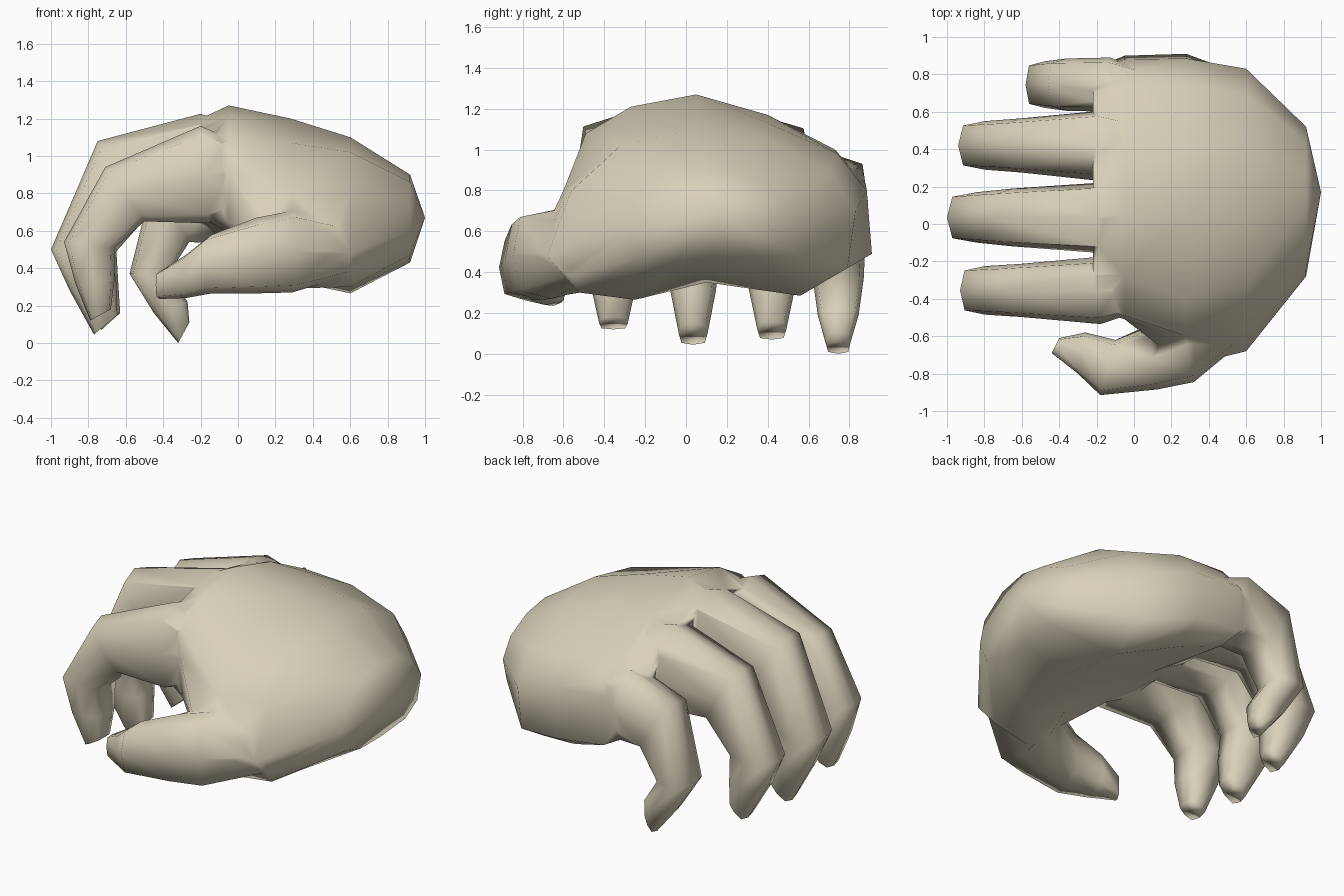
import bpy, bmesh, math
from mathutils import Vector

if "Cube" in bpy.data.objects:
    bpy.data.objects.remove(bpy.data.objects["Cube"])

skin = bpy.data.materials.new("pale_beige")
skin.diffuse_color = (0.70, 0.64, 0.49, 1)
skin.use_nodes = True
skin.node_tree.nodes["Principled BSDF"].inputs["Base Color"].default_value = skin.diffuse_color


def loft(name, rings, tip=None):
    """Skin a row of equal-length rings, closing both ends."""
    bm = bmesh.new()
    rows = [[bm.verts.new(p) for p in r] for r in rings]
    n = len(rows[0])
    for a, b in zip(rows, rows[1:]):
        for k in range(n):
            bm.faces.new((a[k], a[(k + 1) % n], b[(k + 1) % n], b[k]))
    bm.faces.new(rows[0])
    if tip:
        t = bm.verts.new(tip)
        for k in range(n):
            bm.faces.new((rows[-1][k], rows[-1][(k + 1) % n], t))
    else:
        bm.faces.new(rows[-1])
    bmesh.ops.recalc_face_normals(bm, faces=bm.faces)
    me = bpy.data.meshes.new(name)
    bm.to_mesh(me)
    bm.free()
    me.materials.append(skin)
    me.shade_smooth()
    ob = bpy.data.objects.new(name, me)
    bpy.context.collection.objects.link(ob)
    return ob


def ring8(c, u, v):
    """Eight-sided, slightly boxy ring reaching c +/- u and c +/- v."""
    k = 0.82
    return [c + u * a + v * b for a, b in
            ((1, 0), (k, k), (0, 1), (-k, k), (-1, 0), (-k, -k), (0, -1), (k, -k))]


# Palm: cross-sections along x, running back of hand > little side > underside > thumb side
palm = {
    -0.22: [(.05, 1.19), (.42, 1.11), (.70, .95), (.83, .78), (.81, .60), (.45, .68), (.05, .70),
            (-.30, .68), (-.44, .74), (-.45, .95), (-.40, 1.05), (-.26, 1.13)],
    -0.05: [(.05, 1.27), (.40, 1.17), (.73, 1.0), (.88, .83), (.90, .53), (.72, .51), (.10, .61),
            (-.30, .59), (-.48, .64), (-.51, .92), (-.49, 1.08), (-.27, 1.21)],
    0.28: [(.05, 1.20), (.40, 1.13), (.74, .98), (.885, .80), (.91, .49), (.72, .38), (.10, .48),
           (-.28, .40), (-.58, .29), (-.76, .46), (-.60, .80), (-.41, 1.07)],
    0.60: [(.05, 1.10), (.40, 1.05), (.70, .90), (.83, .70), (.79, .42), (.56, .285), (.10, .35),
           (-.25, .265), (-.52, .30), (-.68, .48), (-.56, .80), (-.32, 1.02)],
    0.92: [(.10, .90), (.28, .87), (.44, .79), (.52, .67), (.48, .52), (.36, .45), (.12, .43),
           (-.08, .43), (-.22, .47), (-.28, .60), (-.24, .74), (-.08, .86)],
}
hand = loft("hand", [[(x, y, z) for y, z in pts] for x, pts in palm.items()], (1.0, .17, .67))

# Fingers: y centre, then per joint (outer x, outer z, inner x, inner z, half width)
fingers = {
    "index_finger": (-.355, [(.08, 1.04, .05, .74, .10), (-.20, 1.16, -.16, .64, .18),
                             (-.71, .94, -.50, .65, .142), (-.93, .54, -.66, .51, .13),
                             (-.87, .32, -.66, .34, .11), (-.79, .12, -.68, .18, .07)]),
    "middle_finger": (.035, [(.08, 1.17, .05, .74, .13), (-.20, 1.225, -.16, .66, .19),
                             (-.75, 1.08, -.54, .68, .155), (-1.0, .50, -.68, .50, .135),
                             (-.90, .28, -.65, .32, .11), (-.77, .045, -.645, .15, .07)]),
    "ring_finger": (.42, [(.08, 1.10, .05, .72, .12), (-.20, 1.15, -.16, .64, .19),
                          (-.70, 1.0, -.50, .66, .145), (-.94, .48, -.65, .49, .13),
                          (-.86, .29, -.64, .32, .11), (-.73, .07, -.63, .16, .07)]),
    "little_finger": (.745, [(.08, .90, .05, .66, .07), (-.14, .97, -.11, .53, .145),
                             (-.46, .85, -.26, .54, .14), (-.58, .37, -.37, .37, .125),
                             (-.45, .16, -.27, .22, .10), (-.32, .0, -.26, .11, .06)]),
}
parts = []
for name, (y, joints) in fingers.items():
    rings = []
    for ox, oz, ix, iz, w in joints:
        o, i = Vector((ox, y, oz)), Vector((ix, y, iz))
        rings.append(ring8((o + i) / 2, (o - i) / 2, Vector((0, w, 0))))
    parts.append(loft(name, rings))

# Thumb: (outer x, outer y, inner x, inner y, bottom z, top z)
thumb = [(.64, -.58, .60, -.36, .37, .62), (.32, -.845, .26, -.47, .27, .71),
         (.12, -.885, .08, -.54, .265, .67), (-.18, -.915, -.10, -.62, .265, .58),
         (-.30, -.80, -.26, -.58, .24, .47), (-.44, -.69, -.40, -.61, .235, .38)]
rings = []
for ox, oy, ix, iy, z0, z1 in thumb:
    o, i = Vector((ox, oy, (z0 + z1) / 2)), Vector((ix, iy, (z0 + z1) / 2))
    rings.append(ring8((o + i) / 2, (o - i) / 2, Vector((0, 0, (z1 - z0) / 2))))
parts.append(loft("thumb", rings))

# Fuse the fingers and thumb into one smooth hand
for p in parts:
    m = hand.modifiers.new("join_" + p.name, 'BOOLEAN')
    m.operation, m.solver, m.object = 'UNION', 'EXACT', p
bpy.context.view_layer.update()
fused = bpy.data.meshes.new_from_object(hand.evaluated_get(bpy.context.evaluated_depsgraph_get()))
hand.modifiers.clear()
hand.data = fused
for p in parts:
    bpy.data.objects.remove(p)

# Tidy slivers along the joins
bm = bmesh.new()
bm.from_mesh(fused)
bmesh.ops.remove_doubles(bm, verts=bm.verts, dist=0.02)
bmesh.ops.triangulate(bm, faces=[f for f in bm.faces if len(f.verts) > 4])
bm.to_mesh(fused)
bm.free()
fused.shade_smooth()
hand.modifiers.new("even_shading", 'WEIGHTED_NORMAL')
